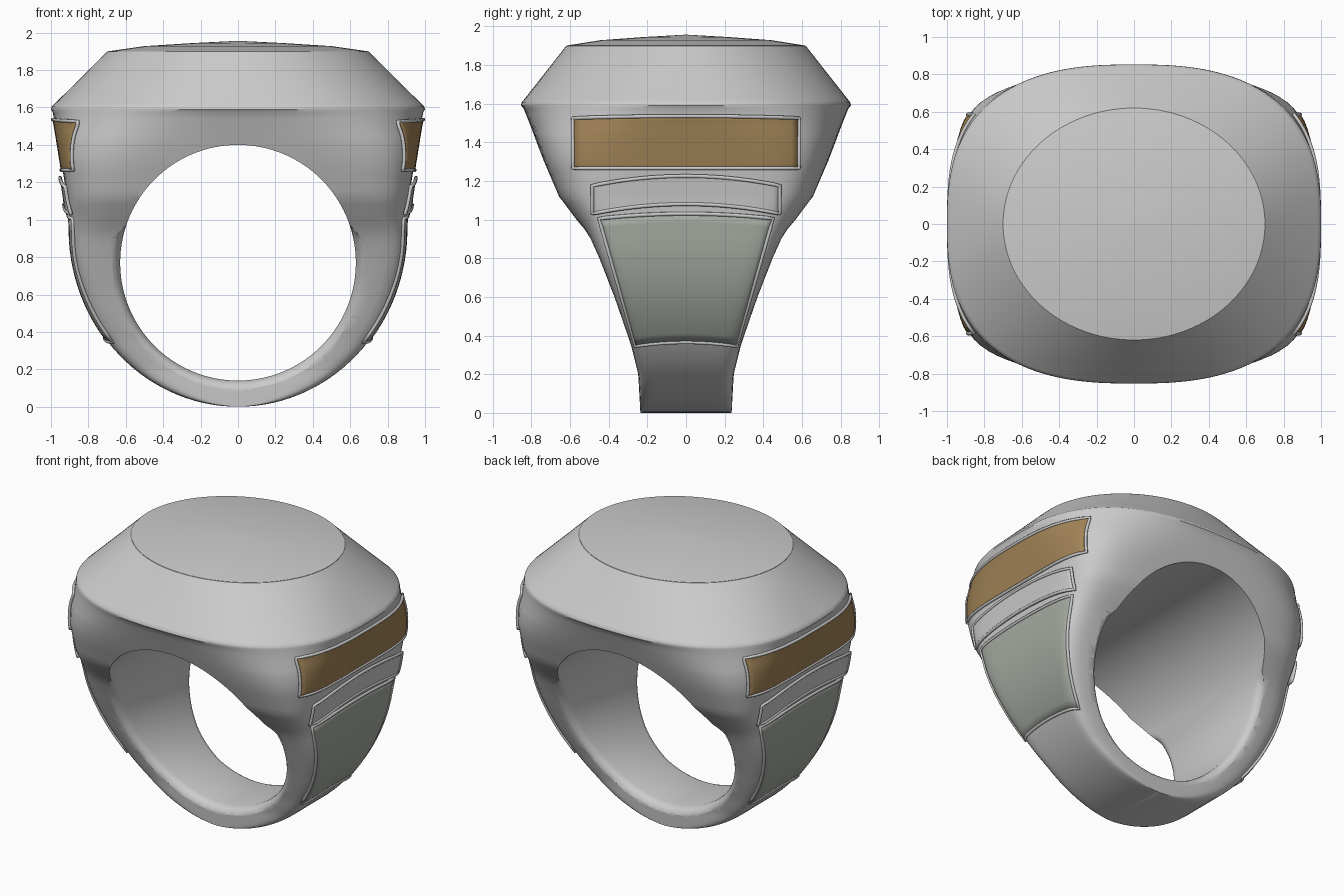
import bpy, bmesh, math

if "Cube" in bpy.data.objects:
    bpy.data.objects.remove(bpy.data.objects["Cube"])

# Profiles by height: (z, half depth in y, roundness exponent) and half width in x
DEPTH = [(0, .236, 12), (.2, .247, 12), (.35, .285, 12), (.6, .372, 12), (.8, .45, 11),
         (.93, .51, 9), (1.0, .57, 7.5), (1.12, .66, 6.5), (1.3, .735, 5.2), (1.5, .81, 3.2),
         (1.58, .842, 2.7), (1.6, .85, 2.6)]
WIDTH = [(.95, .9), (1.0, .902), (1.12, .915), (1.25, .935), (1.5, .975), (1.58, .992), (1.6, .996)]


def lerp(table, z, col):
    for p, q in zip(table, table[1:]):
        if z <= q[0]:
            f = (z - p[0]) / (q[0] - p[0])
            return p[col] + f * (q[col] - p[col])
    return table[-1][col]


def half_x(z):
    if z < .95:
        return .9 * math.sqrt(max(0, 1 - ((.95 - z) / .95) ** 2))
    return lerp(WIDTH, z, 1)


def side_x(y, z):
    n = lerp(DEPTH, z, 2)
    return half_x(z) * max(0, 1 - (abs(y) / lerp(DEPTH, z, 1)) ** n) ** (1 / n)


def ring(a, b, n, z, seg=144):
    pts = []
    for i in range(seg):
        t = 2 * math.pi * i / seg
        c, s = math.cos(t), math.sin(t)
        k = (abs(c) ** n + abs(s) ** n) ** (-1 / n)
        pts.append((a * c * k, b * s * k, z))
    return pts


def smooth(ob, angle=40):
    bpy.ops.object.select_all(action='DESELECT')
    ob.select_set(True)
    bpy.context.view_layer.objects.active = ob
    bpy.ops.object.shade_smooth_by_angle(angle=math.radians(angle))


def finish(name, bm, mat=None):
    bmesh.ops.recalc_face_normals(bm, faces=bm.faces)
    me = bpy.data.meshes.new(name)
    bm.to_mesh(me)
    bm.free()
    ob = bpy.data.objects.new(name, me)
    bpy.context.collection.objects.link(ob)
    if mat:
        me.materials.append(mat)
    smooth(ob)
    return ob


def loft(name, rings):
    bm = bmesh.new()
    loops = [[bm.verts.new(p) for p in r] for r in rings]
    m = len(loops[0])
    for a, b in zip(loops, loops[1:]):
        for i in range(m):
            j = (i + 1) % m
            bm.faces.new((a[i], a[j], b[j], b[i]))
    bm.faces.new(loops[0][::-1])
    bm.faces.new(loops[-1])
    return finish(name, bm)


def material(name, color):
    m = bpy.data.materials.new(name)
    m.diffuse_color = (*color, 1)
    m.use_nodes = True
    m.node_tree.nodes["Principled BSDF"].inputs["Base Color"].default_value = m.diffuse_color
    return m


# Ring body: shank flowing up into a wide cushion-shaped head
heights = [.95 * (1 - math.cos(math.pi / 2 * i / 30)) for i in range(1, 31)]
heights += [1.0, 1.04, 1.08, 1.12, 1.16, 1.2, 1.25, 1.3, 1.35, 1.4, 1.45, 1.5, 1.54, 1.575]
rings = [ring(.02, .236, 12, 0.0003)]
rings += [ring(half_x(z), lerp(DEPTH, z, 1), lerp(DEPTH, z, 2), z) for z in heights]
# Thin girdle and sloping bezel
rings += [ring(1, .853, 2.6, 1.59), ring(.996, .851, 2.6, 1.605), ring(.982, .84, 2.58, 1.618)]
for f in (.25, .5, .75, 1):
    rings.append(ring(.982 - .282 * f, .84 - .22 * f, 2.58 - .58 * f, 1.618 + .28 * f))
body = loft("ring_body", rings)


# Finger hole, flared at the rim of the shank for a soft inner edge
def hole_ring(inset, flare, side, y=None):
    pts = []
    for i in range(144):
        t = 2 * math.pi * (i + .5) / 144
        fade = min(1, max(0, (.97 - (.77 + .63 * math.sin(t))) / .08))
        r = .63 + flare * fade
        z = .77 + r * math.sin(t)
        pts.append((r * math.cos(t), side * (y or lerp(DEPTH, z, 1) - inset), z))
    return pts


edge = [(.06, 0), (.04, .005), (.022, .014), (.009, .027), (0, .045), (-.03, .05)]
cut_rings = [hole_ring(0, .05, -1, 1.5)]
cut_rings += [hole_ring(d, f, -1) for d, f in reversed(edge)]
cut_rings += [hole_ring(d, f, 1) for d, f in edge] + [hole_ring(0, .05, 1, 1.5)]
cutter = loft("hole_cutter", cut_rings)
cutter.hide_render = True
mod = body.modifiers.new("finger_hole", 'BOOLEAN')
mod.operation, mod.solver, mod.object = 'DIFFERENCE', 'EXACT', cutter
bpy.context.view_layer.objects.active = body
bpy.ops.object.modifier_apply(modifier=mod.name)
bpy.data.objects.remove(cutter)
smooth(body)

# Low domed stone on top
loft("stone", [ring(.698, .618, 2, 1.89), ring(.698, .618, 2, 1.9), ring(.5, .44, 2, 1.928),
               ring(.25, .22, 2, 1.944), ring(.01, .01, 2, 1.956)])


def panel(name, bottom, top, arch, lift, side, mat):
    """Panel wrapped on the flank: bottom/top = (half width, end z), arch = centre rise (bottom, top)."""
    def point(u, v, up):
        y = u * (bottom[0] + (top[0] - bottom[0]) * v)
        z0 = bottom[1] + arch[0] * (1 - u * u)
        z1 = top[1] + arch[1] * (1 - u * u)
        z = z0 + (z1 - z0) * v
        return (side * (side_x(y, z) + up), y, z)

    nu, nv = 28, 14
    bm = bmesh.new()
    g = [[bm.verts.new(point(2 * i / nu - 1, j / nv, lift)) for i in range(nu + 1)] for j in range(nv + 1)]
    for j in range(nv):
        for i in range(nu):
            bm.faces.new((g[j][i], g[j][i + 1], g[j + 1][i + 1], g[j + 1][i]))
    ob = finish(name + "_inlay", bm, mat)
    sol = ob.modifiers.new("thickness", 'SOLIDIFY')
    sol.thickness, sol.offset = .012, 0
    # Raised rim around the inlay
    path = [(2 * i / nu - 1, 0) for i in range(nu)] + [(1, j / nv) for j in range(nv)]
    path += [(1 - 2 * i / nu, 1) for i in range(nu)] + [(-1, 1 - j / nv) for j in range(nv)]
    cu = bpy.data.curves.new(name + "_rim", 'CURVE')
    cu.dimensions, cu.bevel_depth, cu.bevel_resolution = '3D', .01, 2
    sp = cu.splines.new('POLY')
    sp.points.add(len(path) - 1)
    for p, (u, v) in zip(sp.points, path):
        p.co = (*point(u, v, lift + .004), 1)
    sp.use_cyclic_u = True
    bpy.context.collection.objects.link(bpy.data.objects.new(name + "_rim", cu))


bronze = material("bronze", (.36, .23, .095))
slate = material("slate", (.37, .40, .355))

# Three decorated panels on each flank
for side, tag in ((1, "right"), (-1, "left")):
    panel(tag + "_upper_panel", (.585, 1.265), (.585, 1.525), (0, .01), .004, side, bronze)
    panel(tag + "_middle_panel", (.485, 1.03), (.485, 1.175), (.05, .05), .016, side, None)
    panel(tag + "_lower_panel", (.262, .345), (.45, 1.005), (.02, .025), .0, side, slate)
